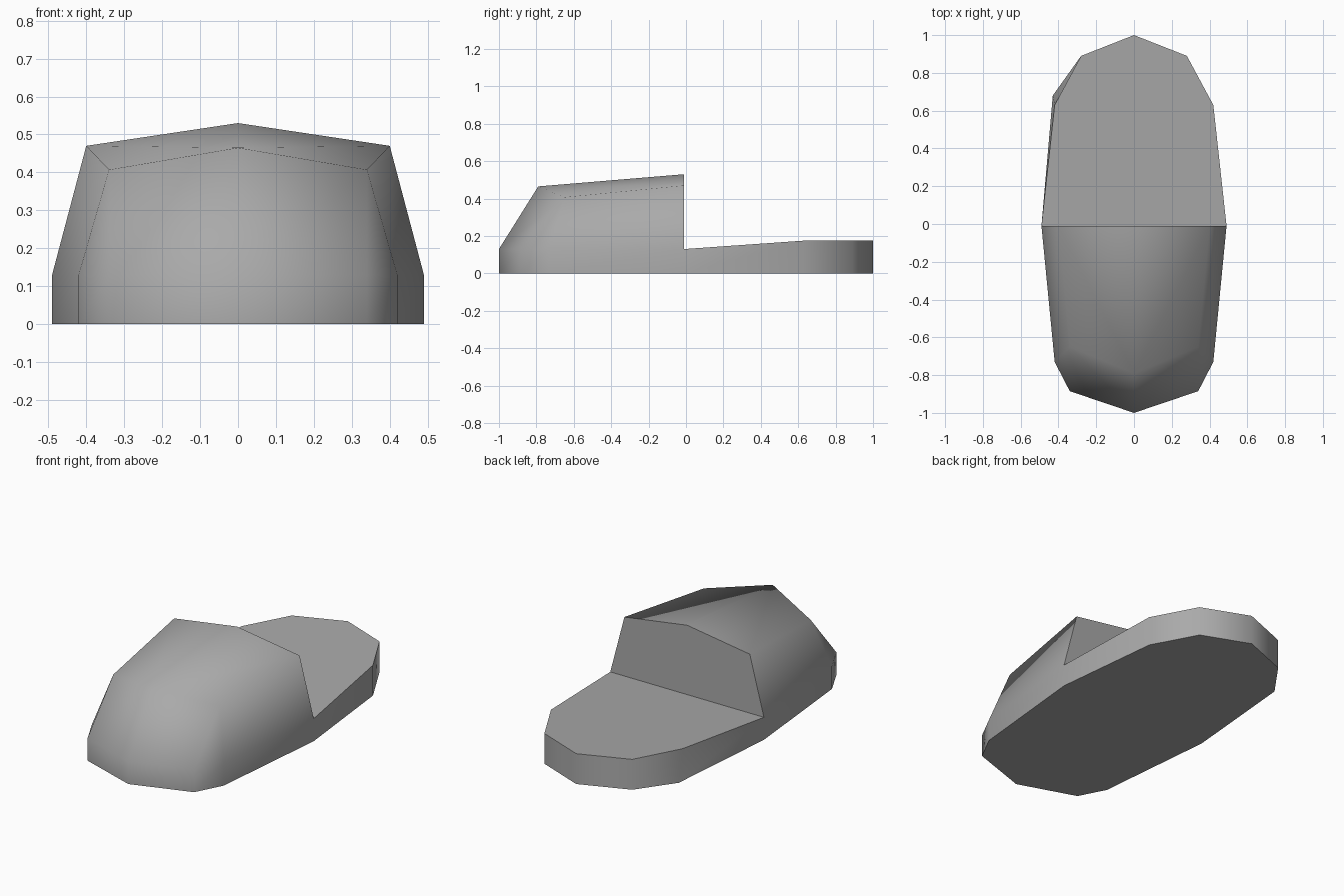
import bpy
import bmesh

if "Cube" in bpy.data.objects:
    bpy.data.objects.remove(bpy.data.objects["Cube"], do_unlink=True)

# Single grey material
grey = bpy.data.materials.new("plain grey")
grey.use_nodes = True
colour = (0.4, 0.4, 0.4, 1)
grey.diffuse_color = colour
grey.node_tree.nodes["Principled BSDF"].inputs["Base Color"].default_value = colour

# Half outline of the sole, from toe tip to heel tip: x, y, rim height
half = [(0, -1, 0.13), (0.34, -0.885, 0.13), (0.42, -0.73, 0.13),
        (0.49, -0.01, 0.13), (0.42, 0.63, 0.175), (0.28, 0.89, 0.175), (0, 1, 0.175)]
outline = half + [(-x, y, z) for x, y, z in half[-2:0:-1]]
count = len(outline)

bm = bmesh.new()
rim = [bm.verts.new(p) for p in outline]
base = [bm.verts.new((x, y, 0)) for x, y, z in outline]
base[8].co.xy = (-0.43, 0.68)  # heel flares slightly on one side

# Underside and sole walls
crisp = [bm.faces.new(base)]
for i in range(count):
    j = (i + 1) % count
    bm.faces.new((base[i], base[j], rim[j], rim[i]))

# Flat insole behind the cover
crisp.append(bm.faces.new(rim[3:7] + rim[7:10]))

# Toe cover: centre ridge, then each side
nose = bm.verts.new((0, -0.79, 0.465))
peak = bm.verts.new((0, -0.01, 0.53))
shoulders = []
for side in (1, -1):
    tip, corner, flank, mouth = [rim[(side * i) % count] for i in range(4)]
    front = bm.verts.new((side * 0.34, -0.65, 0.407))
    back = bm.verts.new((side * 0.40, -0.01, 0.47))
    shoulders.append(back)
    bm.faces.new((tip, corner, front, nose))
    bm.faces.new((corner, flank, front))
    bm.faces.new((flank, mouth, back, front))
    bm.faces.new((nose, front, back, peak))

# Upright back wall of the cover
crisp.append(bm.faces.new((rim[3], shoulders[0], peak, shoulders[1], rim[9])))

# Smooth body with crisp borders around the flat faces
bmesh.ops.recalc_face_normals(bm, faces=bm.faces[:])
for face in bm.faces:
    face.smooth = True
for face in crisp:
    for edge in face.edges:
        edge.smooth = False

mesh = bpy.data.meshes.new("slipper_body")
bm.to_mesh(mesh)
bm.free()
mesh.materials.append(grey)
body = bpy.data.objects.new("slipper_body", mesh)
bpy.context.collection.objects.link(body)
